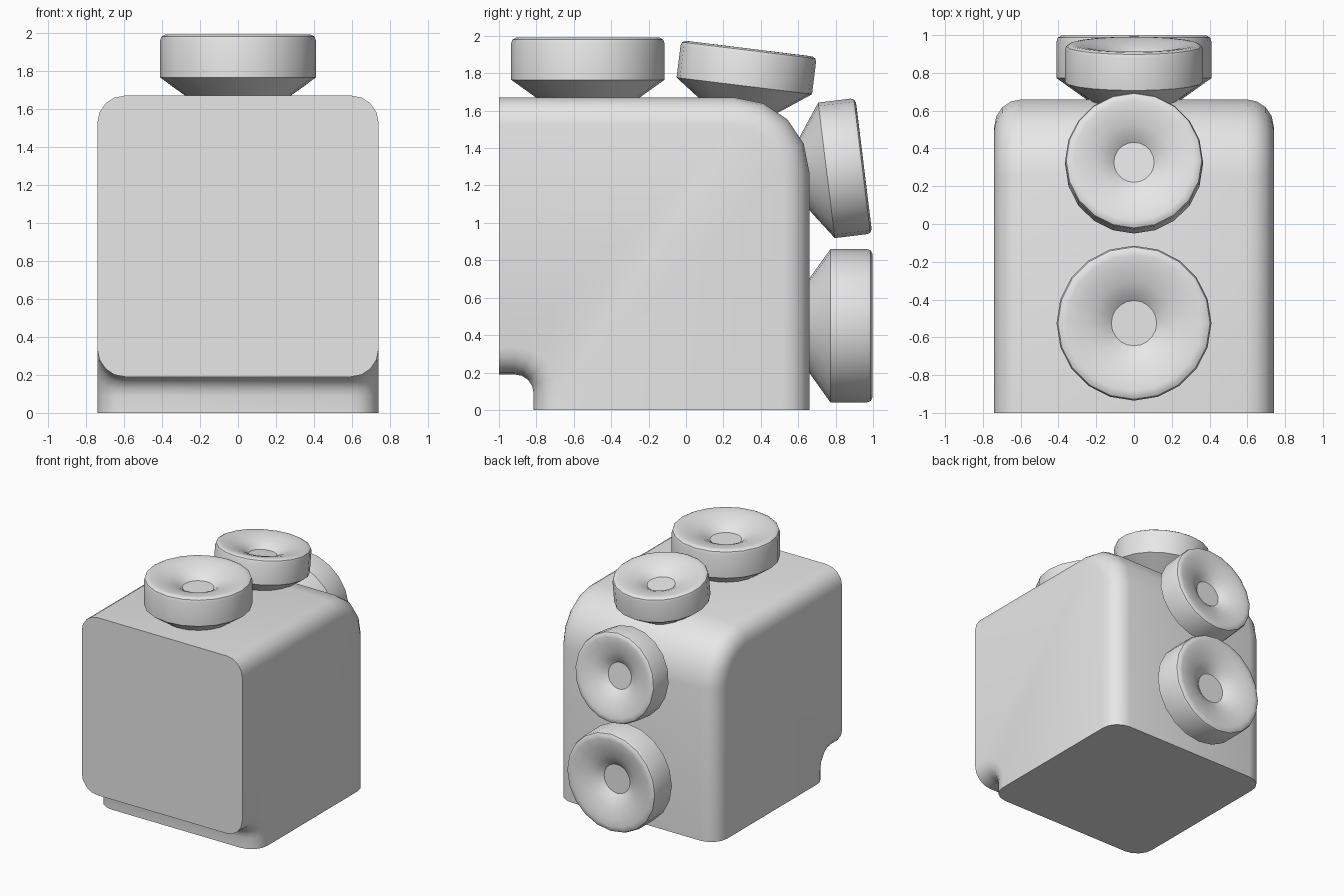
import bpy, bmesh, math

if "Cube" in bpy.data.objects:
    bpy.data.objects.remove(bpy.data.objects["Cube"])

grey = bpy.data.materials.new("plain grey")
grey.diffuse_color = (0.8, 0.8, 0.8, 1)
grey.use_nodes = True
grey.node_tree.nodes["Principled BSDF"].inputs["Base Color"].default_value = grey.diffuse_color


def finish(bm, name):
    bmesh.ops.recalc_face_normals(bm, faces=bm.faces)
    mesh = bpy.data.meshes.new(name)
    bm.to_mesh(mesh)
    bm.free()
    mesh.materials.append(grey)
    ob = bpy.data.objects.new(name, mesh)
    bpy.context.collection.objects.link(ob)
    bpy.ops.object.select_all(action='DESELECT')
    ob.select_set(True)
    bpy.context.view_layer.objects.active = ob
    bpy.ops.object.shade_smooth_by_angle(angle=math.radians(32))
    return ob


def loft(bm, rings):
    for a, b in zip(rings, rings[1:]):
        n = len(a)
        for i in range(n):
            j = (i + 1) % n
            bm.faces.new((a[i], a[j], b[j], b[i]))
    bm.faces.new(rings[0])
    bm.faces.new(rings[-1])


def arc(cy, cz, r, start, end, steps):
    angles = [math.radians(start + (end - start) * k / steps) for k in range(steps + 1)]
    return [(cy + r * math.cos(a), cz + r * math.sin(a)) for a in angles]


# Side outline of the body, shrunk by d (front and bottom planes stay put)
def outline(d):
    return ([(-1, 1.67 - d)] + arc(0.26, 1.27, 0.4 - d, 90, 0, 4)
            + [(0.66 - d, 0), (-0.815 + d, 0)]
            + arc(-0.915, 0.09, 0.1 + d, 0, 90, 4) + [(-1, 0.19 + d)])


# Body: outline lofted across x with rounded side edges
R, W = 0.145, 0.74
half = [(W - R + R * math.sin(t), R - R * math.cos(t))
        for t in (math.radians(22.5 * k) for k in range(5))]
stations = [(-x, d) for x, d in reversed(half)] + half
bm = bmesh.new()
loft(bm, [[bm.verts.new((x, y, z)) for y, z in outline(d)] for x, d in stations])
finish(bm, "body")

# Knob: flared neck, straight rim, dished face with flat centre
KNOB = [(0.14, -0.09), (0.27, 0), (0.41, 0.1), (0.41, 0.295), (0.403, 0.315),
        (0.385, 0.325), (0.36, 0.326), (0.30, 0.317), (0.22, 0.294),
        (0.16, 0.266), (0.12, 0.235)]


def knob(name, y, z, tilt, scale, sides=20):
    bm = bmesh.new()
    turn = [2 * math.pi * k / sides for k in range(sides)]
    loft(bm, [[bm.verts.new((r * math.cos(t), r * math.sin(t), h)) for t in turn]
              for r, h in KNOB])
    ob = finish(bm, name)
    ob.location = (0, y, z)
    ob.rotation_euler.x = -math.radians(tilt)
    ob.scale = (scale,) * 3


# Row of knobs running over the top and down the back
knob("front_top_knob", -0.525, 1.665, 0, 1)
knob("rear_top_knob", 0.301, 1.644, 7, 0.89)
knob("upper_back_knob", 0.663, 1.27, 83, 0.89)
knob("lower_back_knob", 0.672, 0.45, 90, 1)
